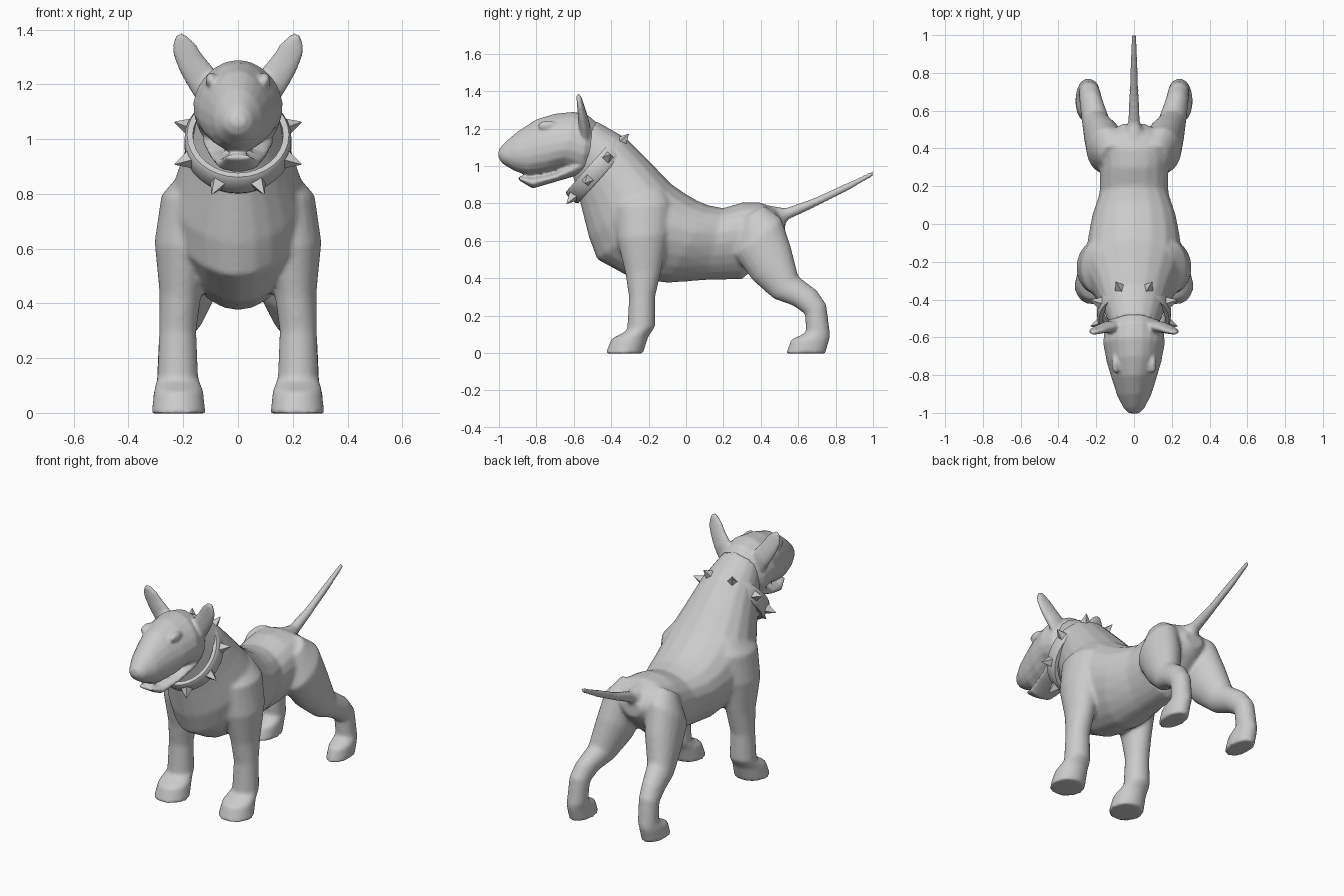
import bpy
import bmesh
from math import cos, sin, pi, radians
from mathutils import Vector, Matrix

if "Cube" in bpy.data.objects:
    bpy.data.objects.remove(bpy.data.objects["Cube"], do_unlink=True)


def make_material(name, colour):
    mat = bpy.data.materials.new(name)
    mat.use_nodes = True
    mat.diffuse_color = colour
    mat.node_tree.nodes["Principled BSDF"].inputs["Base Color"].default_value = colour
    return mat


GREY = make_material("plain grey", (0.6, 0.6, 0.6, 1))
SEGMENTS = 20


def loft(bm, rings, side_axis, skew=0.0):
    """Closed skin through rings of (edge point, opposite edge point, half width).
    A positive skew widens the ring towards its first edge point."""
    loops = []
    for first, second, width in rings:
        middle, half = (first + second) / 2, (first - second) / 2
        loop = []
        for i in range(SEGMENTS):
            a = 2 * pi * i / SEGMENTS
            across = width * sin(a) * (1 + skew * cos(a))
            loop.append(bm.verts.new(middle + half * cos(a) + side_axis * across))
        loops.append(loop)
    faces = [bm.faces.new(loops[0]), bm.faces.new(loops[-1])]
    for low, high in zip(loops, loops[1:]):
        for i in range(SEGMENTS):
            j = (i + 1) % SEGMENTS
            faces.append(bm.faces.new((low[i], low[j], high[j], high[i])))
    bmesh.ops.recalc_face_normals(bm, faces=faces)


X_AXIS = Vector((1, 0, 0))
Y_AXIS = Vector((0, 1, 0))


def side_loft(bm, profile, skew=0.0, mirror=1):
    """Profile rows: y, z of one edge, y, z of the other, half width, optional x."""
    rings = []
    for y1, z1, y2, z2, width, *x in profile:
        cx = mirror * x[0] if x else 0
        rings.append((Vector((cx, y1, z1)), Vector((cx, y2, z2)), width))
    loft(bm, rings, X_AXIS, skew)


def finish(name, bm, voxel=0, smoothing=0):
    mesh = bpy.data.meshes.new(name)
    bm.to_mesh(mesh)
    bm.free()
    mesh.materials.append(GREY)
    obj = bpy.data.objects.new(name, mesh)
    bpy.context.collection.objects.link(obj)
    if voxel:
        # fuse the overlapping lofts into one skin
        remesh = obj.modifiers.new("fuse", "REMESH")
        remesh.mode = "VOXEL"
        remesh.voxel_size = voxel
        remesh.use_smooth_shade = True
        smooth = obj.modifiers.new("soften", "SMOOTH")
        smooth.factor = 0.5
        smooth.iterations = smoothing
    return obj


# Torso: from the neck back to the rump
TORSO = [
    (-.48, 1.24, -.62, 1.0, .12),
    (-.32, 1.15, -.58, .86, .165),
    (-.2, 1.03, -.555, .76, .2),
    (-.08, .905, -.52, .62, .245),
    (0, .85, -.475, .5, .25),
    (.06, .815, -.3, .405, .24),
    (.12, .79, -.1, .375, .22),
    (.2, .775, .1, .39, .18),
    (.3, .805, .3, .395, .18),
    (.4, .805, .42, .5, .18),
    (.47, .775, .5, .58, .14),
    (.53, .71, .53, .62, .06),
]
TAIL = [
    (.44, .79, .5, .66, .06),
    (.53, .775, .55, .715, .032),
    (.68, .827, .69, .78, .025),
    (.85, .905, .86, .865, .02),
    (1, .975, 1.01, .95, .012),
]
# Legs: back edge, front edge, half width, distance from the middle
HIND_LEG = [
    (.42, .79, .28, .7, .08, .1),
    (.51, .72, .26, .52, .11, .14),
    (.56, .57, .36, .385, .1, .165),
    (.6, .41, .47, .29, .075, .2),
    (.7, .335, .57, .255, .062, .225),
    (.75, .26, .635, .21, .057, .235),
    (.77, .11, .642, .11, .057, .24),
    (.77, .08, .56, .07, .064, .245),
    (.745, -.003, .535, -.003, .066, .245),
]
FRONT_LEG = [
    (-.12, .88, -.32, .87, .06, .15),
    (-.08, .8, -.38, .79, .1, .18),
    (-.09, .64, -.37, .61, .105, .2),
    (-.13, .45, -.325, .43, .077, .21),
    (-.165, .3, -.305, .3, .068, .22),
    (-.165, .14, -.315, .12, .075, .22),
    (-.2, .09, -.4, .075, .09, .217),
    (-.23, -.003, -.43, -.003, .099, .217),
]

bm = bmesh.new()
side_loft(bm, TORSO, skew=.2)
side_loft(bm, TAIL)
for side in (1, -1):
    side_loft(bm, HIND_LEG, mirror=side)
    side_loft(bm, FRONT_LEG, mirror=side)
finish("body", bm, voxel=.012, smoothing=5)

# Head: nose to the back of the skull, with a separate lower jaw below the lip
SKULL = [
    (-1, 1.09, -1.005, 1.05, .025),
    (-.97, 1.125, -.985, 1.015, .052),
    (-.9, 1.185, -.92, .975, .088),
    (-.8, 1.25, -.85, .95, .115),
    (-.7, 1.28, -.75, .96, .145),
    (-.6, 1.29, -.66, .985, .163),
    (-.52, 1.27, -.56, .95, .155),
    (-.42, 1.18, -.5, 1.0, .1),
]
JAW = [
    (-.9, .945, -.895, .925, .045),
    (-.82, .94, -.82, .88, .078),
    (-.7, .965, -.7, .915, .105),
    (-.6, 1.03, -.58, .95, .13),
    (-.52, 1.1, -.5, .98, .12),
]
# Ear rows: x, z of the inner edge, x, z of the outer edge, half thickness, y
EAR = [
    (.05, 1.21, .15, 1.14, .03, -.54),
    (.09, 1.26, .182, 1.19, .03, -.545),
    (.13, 1.31, .215, 1.25, .024, -.555),
    (.155, 1.35, .238, 1.31, .018, -.565),
    (.19, 1.38, .237, 1.35, .014, -.572),
    (.205, 1.388, .23, 1.375, .01, -.575),
]

bm = bmesh.new()
side_loft(bm, SKULL, skew=-.12)
side_loft(bm, JAW)
for side in (1, -1):
    ear = [(Vector((side * xi, y, zi)), Vector((side * xo, y, zo)), thick)
           for xi, zi, xo, zo, thick, y in EAR]
    loft(bm, ear, Y_AXIS)
    # brow ridge over each eye
    place = Matrix.Translation((side * .098, -.74, 1.215)) @ Matrix.Diagonal((.6, 1.5, .8, 1))
    bmesh.ops.create_icosphere(bm, subdivisions=3, radius=.035, matrix=place)
finish("head", bm, voxel=.009, smoothing=4)

# Collar: a tilted oval band with rounded edges
COLLAR = Matrix.Translation((0, -.472, .985)) @ Matrix.Rotation(radians(48.3), 4, "X")
RADIUS_X, RADIUS_Y, HALF_BAND, THICK = .195, .215, .045, .03


def oval(angle, inset, height):
    return COLLAR @ Vector(((RADIUS_X - inset) * cos(angle),
                            (RADIUS_Y - inset) * sin(angle), height))


bm = bmesh.new()
section = [(0, -.7), (0, .7), (.3, 1), (1, 1), (1, -1), (.3, -1)]
count = 32
loops = [[bm.verts.new(oval(2 * pi * i / count, THICK * depth, HALF_BAND * height))
          for depth, height in section] for i in range(count)]
for i in range(count):
    here, after = loops[i], loops[(i + 1) % count]
    for k in range(len(section)):
        n = (k + 1) % len(section)
        bm.faces.new((here[k], after[k], after[n], here[n]))
bmesh.ops.recalc_face_normals(bm, faces=bm.faces)
collar = finish("collar", bm)

# Spikes: eight four-sided studs pointing out from the band
bm = bmesh.new()
for i in range(8):
    angle = 2 * pi * (i + .5) / 8
    base = oval(angle, .005, 0)
    outward = (oval(angle, -.1, 0) - base).normalized()
    turn = outward.to_track_quat("Z", "Y").to_matrix().to_4x4()
    place = Matrix.Translation(base + outward * .03) @ turn
    bmesh.ops.create_cone(bm, cap_ends=True, segments=4, radius1=.033,
                          radius2=.002, depth=.06, matrix=place)
finish("collar_spikes", bm)

# Smooth the collar but keep its edges crisp
bpy.ops.object.select_all(action="DESELECT")
collar.select_set(True)
bpy.context.view_layer.objects.active = collar
bpy.ops.object.shade_smooth_by_angle(angle=radians(35))
